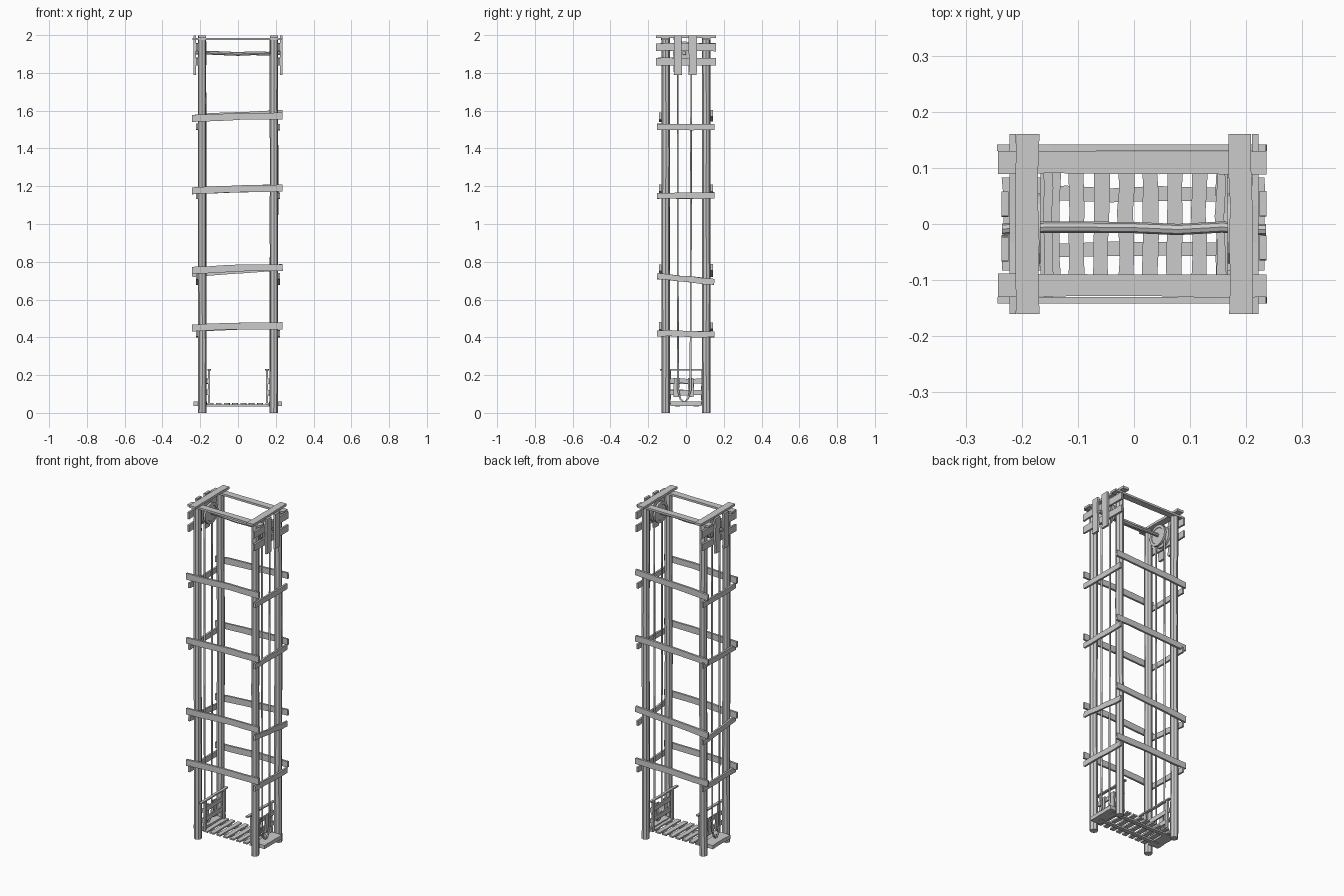
import bpy, math, random
from mathutils import Vector

if "Cube" in bpy.data.objects:
    bpy.data.objects.remove(bpy.data.objects["Cube"])

random.seed(7)


def make(name, verts, faces):
    me = bpy.data.meshes.new(name)
    me.from_pydata([tuple(v) for v in verts], [], faces)
    me.update()
    ob = bpy.data.objects.new(name, me)
    bpy.context.collection.objects.link(ob)
    return ob


def skin(name, rings):
    """Closed tube through equally sized rings of points."""
    n = len(rings[0])
    verts = [v for r in rings for v in r]
    faces = [tuple(reversed(range(n)))]
    for i in range(len(rings) - 1):
        for j in range(n):
            k = (j + 1) % n
            faces.append((i*n + j, i*n + k, (i+1)*n + k, (i+1)*n + j))
    faces.append(tuple(range((len(rings) - 1)*n, len(rings)*n)))
    return make(name, verts, faces)


def plank(name, a, b, wide, w, t, segs=5, wob=0.002, bow=0.0):
    """Rough board from a to b; wide = direction of its width w, t = thickness."""
    a, b, wide = Vector(a), Vector(b), Vector(wide)
    d = (b - a).normalized()
    thick = d.cross(wide).normalized()
    wide = thick.cross(d)
    rings = []
    for i in range(segs + 1):
        f = i / segs
        c = a.lerp(b, f) + wide * (random.uniform(-wob, wob) + bow * math.sin(math.pi*f))
        hw = w/2 + random.uniform(-wob, wob) * 0.5
        rings.append([c + wide*hw*s + thick*t/2*q
                      for s, q in ((-1, -1), (1, -1), (1, 1), (-1, 1))])
    return skin(name, rings)


def pole(name, a, b, r, sides=8, segs=6, wob=0.0015):
    a, b = Vector(a), Vector(b)
    d = (b - a).normalized()
    u = d.orthogonal().normalized()
    v = d.cross(u)
    rings = []
    for i in range(segs + 1):
        c = a.lerp(b, i/segs) + u*random.uniform(-wob, wob) + v*random.uniform(-wob, wob)
        rings.append([c + (u*math.cos(k*math.tau/sides) + v*math.sin(k*math.tau/sides)) * r
                      for k in range(sides)])
    return skin(name, rings)


X, Y, Z = (1, 0, 0), (0, 1, 0), (0, 0, 1)

# Corner posts
for sx in (-1, 1):
    for sy in (-1, 1):
        pole("corner_post", (sx*0.19, sy*0.107, 0), (sx*0.19, sy*0.107, 1.985), 0.022)

# Front and back braces, then side braces: z at each end
front = [(0.45, 0.46), (0.755, 0.77), (1.178, 1.19), (1.558, 1.573)]
back = [(0.45, 0.46), (0.735, 0.772), (1.175, 1.192), (1.56, 1.585)]
for y, levels in ((-0.136, front), (0.136, back)):
    for z0, z1 in levels:
        plank("cross_brace", (-0.243, y, z0), (0.236, y, z1), Z, 0.036, 0.012, bow=0.003)
for sx in (-1, 1):
    for z0, z1 in [(0.422, 0.415), (0.725, 0.692), (1.15, 1.15), (1.515, 1.513)]:
        plank("side_brace", (sx*0.216, -0.153, z0), (sx*0.216, 0.15, z1), Z, 0.031, 0.011)

# Top frame
for s in (-1, 1):
    plank("top_long_plank", (-0.242, s*0.109, 1.979), (0.236, s*0.109, 1.979), Y, 0.04, 0.012)
    plank("top_end_plank", (s*0.19, -0.16, 1.992), (s*0.19, 0.16, 1.992), X, 0.041, 0.014)

# Boarding at the head of the shaft, both ends
for s in (-1, 1):
    for z in (1.937, 1.86):
        plank("head_board", (s*0.216, -0.16, z), (s*0.216, 0.16, z), Z, 0.04, 0.011)
    for y in (-0.043, 0.036):
        plank("head_upright", (s*0.23, y, 1.79), (s*0.23, y, 1.998), Y, 0.043, 0.013)

# Axle across the top
pole("axle", (-0.235, -0.006, 1.905), (0.235, -0.006, 1.905), 0.01, wob=0.004)


def pulley(x):
    """Spool: two flanges around a narrow groove."""
    prof = [(-0.018, 0.014), (-0.018, 0.045), (-0.021, 0.047), (-0.021, 0.062),
            (-0.008, 0.062), (-0.006, 0.034), (0.006, 0.034), (0.008, 0.062),
            (0.021, 0.062), (0.021, 0.047), (0.018, 0.045), (0.018, 0.014)]
    n = 16
    rings = [[Vector((x + px, -0.008 + r*math.cos(k*math.tau/n), 1.905 + r*math.sin(k*math.tau/n)))
              for k in range(n)] for px, r in prof]
    skin("pulley_wheel", rings)


def rope(x):
    pts = [(-0.008 + 0.036*math.cos(a), 1.905 + 0.036*math.sin(a))
           for a in (math.pi*i/8 for i in range(9))]
    pts += [(-0.044, 1.0), (-0.042, 0.12), (-0.03, 0.075), (-0.01, 0.055),
            (0.01, 0.075), (0.024, 0.12), (0.026, 1.0)]
    cu = bpy.data.curves.new("rope", 'CURVE')
    cu.dimensions = '3D'
    cu.bevel_depth = 0.0055
    cu.bevel_resolution = 1
    sp = cu.splines.new('POLY')
    sp.points.add(len(pts) - 1)
    for p, (y, z) in zip(sp.points, pts):
        p.co = (x, y, z, 1)
    sp.use_cyclic_u = True
    ob = bpy.data.objects.new("rope", cu)
    bpy.context.collection.objects.link(ob)


for s in (-1, 1):
    pulley(s*0.188)
    rope(s*0.19)

# Lift platform: slats over two bearers, with wide end boards
for i in range(8):
    x = -0.145 + i*0.0435
    plank("floor_slat", (x, -0.1, 0.048), (x, 0.1, 0.048), X, 0.027, 0.009)
for y in (-0.045, 0.053):
    plank("floor_bearer", (-0.2, y, 0.039), (0.2, y, 0.039), Y, 0.025, 0.009)
for s in (-1, 1):
    plank("platform_end_board", (s*0.2, -0.083, 0.048), (s*0.2, 0.083, 0.048), X, 0.068, 0.022)

# Platform side railings
for s in (-1, 1):
    x = s*0.154
    plank("railing_top", (x, -0.138, 0.228), (x, 0.115, 0.228), X, 0.016, 0.008)
    for z in (0.168, 0.108):
        plank("railing_board", (x + s*0.009, -0.1, z), (x + s*0.009, 0.1, z), Z, 0.026, 0.008)
    for y in (-0.09, 0.09):
        plank("railing_post", (x, y, 0.045), (x, y, 0.226), Y, 0.018, 0.01)
    for y in (-0.05, 0.026):
        plank("railing_upright", (x + s*0.017, y, 0.085), (x + s*0.017, y, 0.185), Y, 0.03, 0.008)
